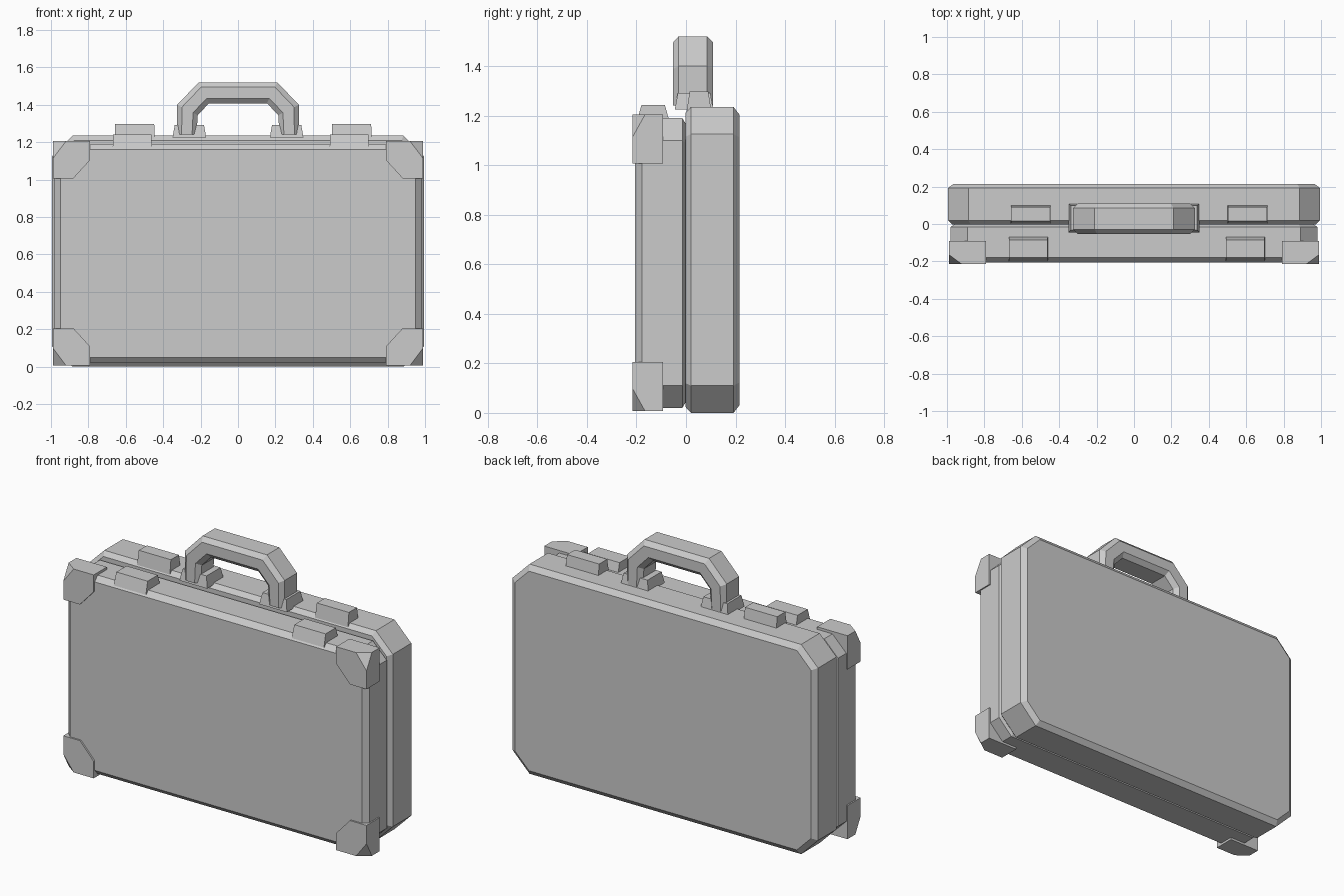
import bpy, bmesh
from mathutils import Vector

if "Cube" in bpy.data.objects:
    bpy.data.objects.remove(bpy.data.objects["Cube"])

grey = bpy.data.materials.new("light_grey")
grey.diffuse_color = (0.6, 0.6, 0.6, 1)
grey.use_nodes = True
grey.node_tree.nodes["Principled BSDF"].inputs["Base Color"].default_value = grey.diffuse_color


def finish(name, bm):
    bmesh.ops.recalc_face_normals(bm, faces=bm.faces)
    me = bpy.data.meshes.new(name)
    bm.to_mesh(me)
    bm.free()
    me.materials.append(grey)
    ob = bpy.data.objects.new(name, me)
    bpy.context.collection.objects.link(ob)
    return ob


def loft(name, rings):
    """Skin between equal-length closed rings and cap both ends."""
    bm = bmesh.new()
    vs = [[bm.verts.new(p) for p in r] for r in rings]
    n = len(vs[0])
    for a, b in zip(vs, vs[1:]):
        for i in range(n):
            bm.faces.new((a[i], a[(i + 1) % n], b[(i + 1) % n], b[i]))
    bm.faces.new(vs[0])
    bm.faces.new(vs[-1])
    return finish(name, bm)


def cut_rect(x, z0, z1, c, y, d):
    """Rectangle with cut corners in XZ, inset by d, placed at depth y."""
    x, z0, z1, c = x - d, z0 + d, z1 - d, c - 0.59 * d
    return [(-x + c, y, z0), (x - c, y, z0), (x, y, z0 + c), (x, y, z1 - c),
            (x - c, y, z1), (-x + c, y, z1), (-x, y, z1 - c), (-x, y, z0 + c)]


def shell(name, x, z0, z1, c, steps):
    return loft(name, [cut_rect(x, z0, z1, c, y, d) for y, d in steps])


def tapered_box(name, x0, x1, y0, y1, z0, z1, tx, ty):
    def ring(z, a, b):
        return [(x0 + a, y0 + b, z), (x1 - a, y0 + b, z), (x1 - a, y1 - b, z), (x0 + a, y1 - b, z)]
    return loft(name, [ring(z0, 0, 0), ring(z1, tx, ty)])


# Case halves, meeting in a recessed seam
shell("front_shell", 0.98, 0.02, 1.19, 0.09,
      [(-0.205, 0.03), (-0.178, 0), (-0.015, 0), (-0.003, 0.02)])
shell("back_shell", 0.995, 0.0, 1.235, 0.11,
      [(-0.003, 0.025), (0.02, 0), (0.192, 0), (0.215, 0.03)])

# Corner guards on the front half, outer tip sliced off
for side, sn in ((-1, "left"), (1, "right")):
    for top in (0, 1):
        def put(x, y, z):
            return Vector((side * x, y, 1.205 - z if top else z + 0.007))
        prof = [(0.988, 0), (0.79, 0), (0.79, 0.10), (0.88, 0.198), (0.988, 0.198)]
        bm = bmesh.new()
        f = bm.faces.new([bm.verts.new(put(x, -0.215, z)) for x, z in prof])
        ext = bmesh.ops.extrude_face_region(bm, geom=[f])
        bmesh.ops.translate(bm, vec=(0, 0.123, 0),
                            verts=[v for v in ext["geom"] if isinstance(v, bmesh.types.BMVert)])
        a, b, c = put(0.988, -0.215, 0.09), put(0.92, -0.215, 0), put(0.988, -0.165, 0)
        no = (b - a).cross(c - a)
        if no.dot(put(0.988, -0.215, 0) - a) < 0:
            no = -no
        res = bmesh.ops.bisect_plane(bm, geom=bm.verts[:] + bm.edges[:] + bm.faces[:],
                                     plane_co=a, plane_no=no, clear_outer=True)
        bmesh.ops.holes_fill(bm, edges=[e for e in bm.edges if e.is_boundary])
        finish(f"{'top' if top else 'bottom'}_{sn}_guard", bm)

# Latches and handle mounts
for sn, xb, xf, xm in (("left", -0.66, -0.67, -0.35), ("right", 0.50, 0.49, 0.17)):
    tapered_box(f"{sn}_back_latch", xb, xb + 0.215, 0.0, 0.105, 1.2, 1.298, 0.003, 0.015)
    tapered_box(f"{sn}_front_latch", xf, xf + 0.21, -0.2, -0.065, 1.17, 1.242, 0.003, 0.02)
    tapered_box(f"{sn}_handle_mount", xm, xm + 0.18, -0.045, 0.11, 1.225, 1.292, 0.012, 0.012)

# Carry handle: angular arch swept with a chamfered section
outer = [(0.325, 1.24), (0.325, 1.40), (0.21, 1.52)]
inner = [(0.222, 1.24), (0.215, 1.345), (0.155, 1.408)]
outer += [(-x, z) for x, z in reversed(outer)]
inner += [(-x, z) for x, z in reversed(inner)]
rings = []
for o, i in zip(outer, inner):
    o, i = Vector((o[0], 0, o[1])), Vector((i[0], 0, i[1]))
    k = (i - o) * 0.23
    rings.append([Vector((p.x, y, p.z)) for p, y in (
        (o, -0.03), (o, 0.085), (o + k, 0.11), (i - k, 0.11),
        (i, 0.085), (i, -0.03), (i - k, -0.053), (o + k, -0.053))])
loft("handle", rings)
